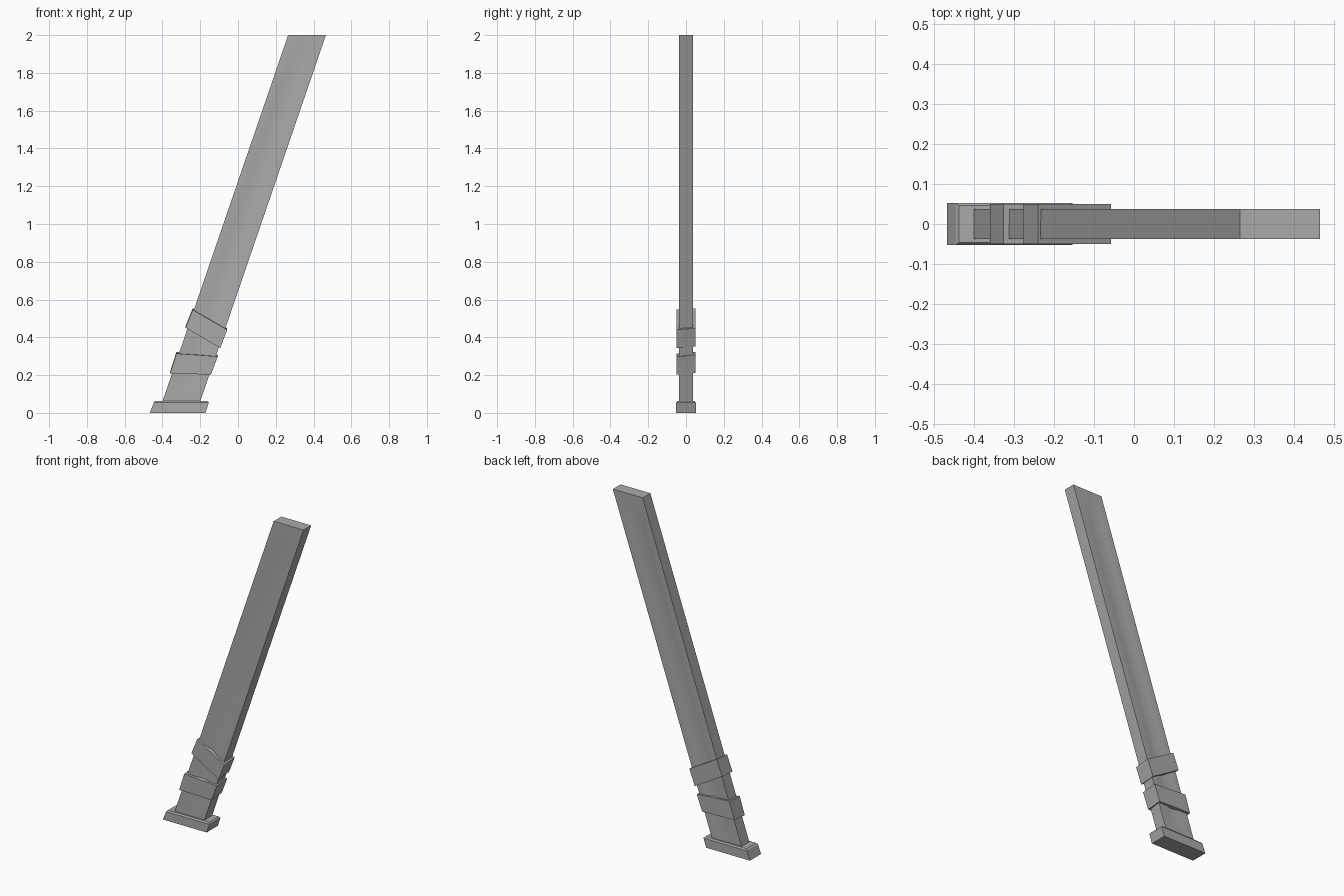
import bpy, bmesh, math

cube = bpy.data.objects.get("Cube")
if cube:
    bpy.data.objects.remove(cube)

grey = bpy.data.materials.new("plain grey")
grey.use_nodes = True
colour = (0.4, 0.4, 0.4, 1)
grey.diffuse_color = colour
grey.node_tree.nodes["Principled BSDF"].inputs["Base Color"].default_value = colour


def finish(name, bm, smooth=False):
    bmesh.ops.recalc_face_normals(bm, faces=bm.faces)
    mesh = bpy.data.meshes.new(name)
    bm.to_mesh(mesh)
    bm.free()
    obj = bpy.data.objects.new(name, mesh)
    bpy.context.collection.objects.link(obj)
    mesh.materials.append(grey)
    if smooth:
        bpy.ops.object.select_all(action='DESELECT')
        obj.select_set(True)
        bpy.context.view_layer.objects.active = obj
        bpy.ops.object.shade_smooth_by_angle(angle=math.radians(30))
    return obj


def loft(bm, rings):
    """Join equal-length closed rings and cap both ends."""
    loops = [[bm.verts.new(p) for p in ring] for ring in rings]
    n = len(loops[0])
    for a, b in zip(loops, loops[1:]):
        for i in range(n):
            bm.faces.new((a[i], a[(i + 1) % n], b[(i + 1) % n], b[i]))
    bm.faces.new(loops[0])
    bm.faces.new(loops[-1])


def rect(x0, x1, y, z):
    return [(x0, -y, z), (x1, -y, z), (x1, y, z), (x0, y, z)]


# Foot: leaning slab with a small chamfer on its upper rim
bm = bmesh.new()
loft(bm, [rect(-0.467, -0.173, 0.053, 0), rect(-0.446, -0.154, 0.053, 0.054),
          rect(-0.438, -0.162, 0.046, 0.062)])
finish("foot", bm)

# Leaning beam with a shallow tapering groove on the front and back
HALF, WIDTH, DEPTH = 0.037, 0.2, 0.012


def beam_ring(z, depth):
    x = -0.4 + (z - 0.06) * 0.343
    front = [(0, 0), (0.27, 0), (0.5, depth), (0.73, 0), (1, 0)]
    ring = [(x + u * WIDTH, -HALF + d, z) for u, d in front]
    return ring + [(px, -py, pz) for px, py, pz in reversed(ring)]


bm = bmesh.new()
loft(bm, [beam_ring(z, d) for z, d in
          ((0.03, 0), (0.1, 0), (0.22, DEPTH), (1.8, DEPTH), (1.92, 0), (2.0, 0))])
finish("beam", bm, smooth=True)


# Wrapped bands: tilted collars, corners in front-view x and z
def band(name, corners, half, tilt):
    bm = bmesh.new()
    loft(bm, [[(x, y, z + math.copysign(tilt, y)) for x, z in corners]
              for y in (-half, half)])
    finish(name, bm)


band("lower_band", [(-0.36, 0.212), (-0.143, 0.207), (-0.107, 0.303), (-0.326, 0.318)],
     0.05, 0.004)
band("upper_band", [(-0.278, 0.455), (-0.094, 0.347), (-0.057, 0.444), (-0.24, 0.55)],
     0.05, 0.004)
